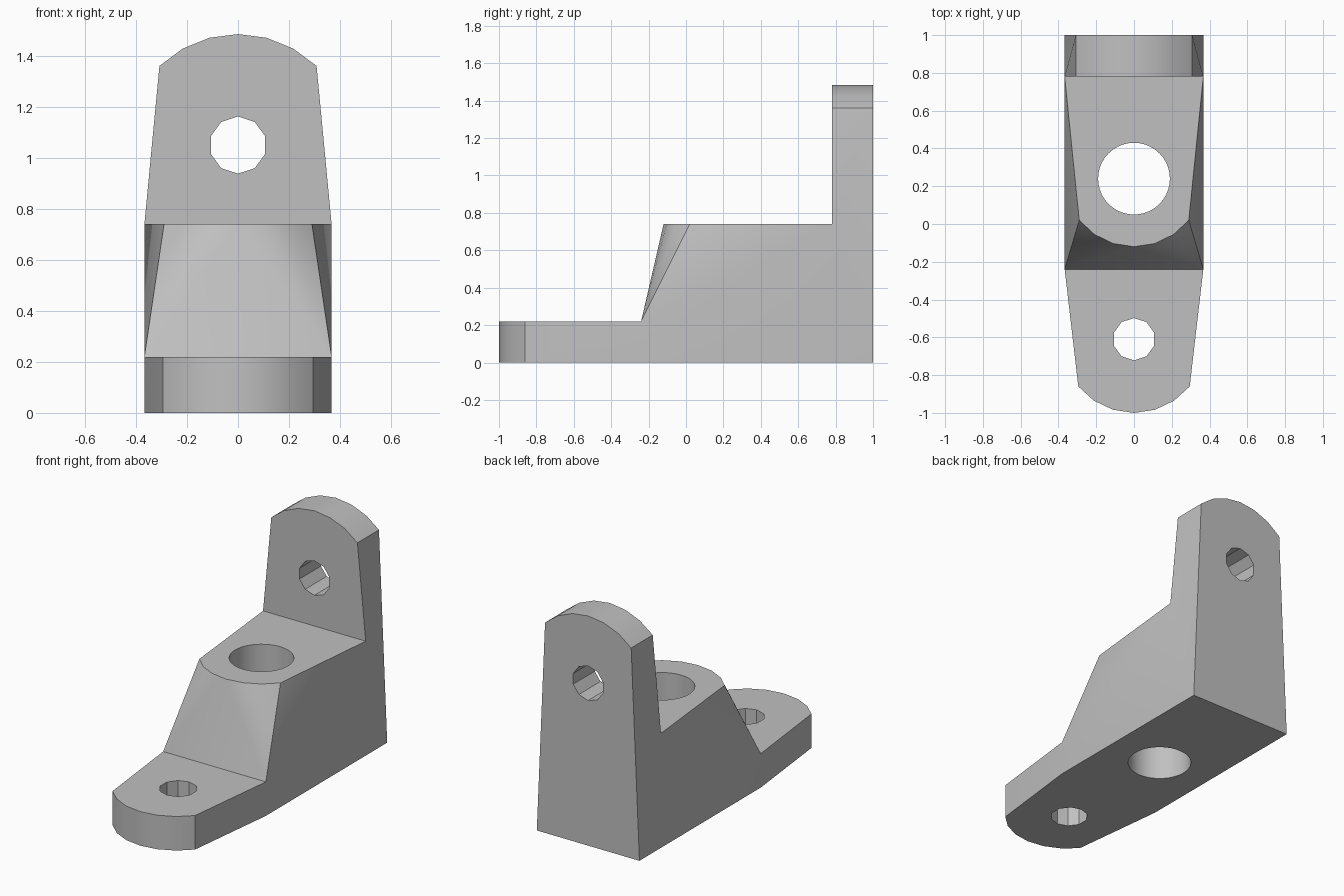
import bpy, bmesh, math

cube = bpy.data.objects.get("Cube")
if cube:
    bpy.data.objects.remove(cube, do_unlink=True)

W = 0.367                       # half width
Z_FOOT, Z_BODY = 0.22, 0.74     # step heights
Y_STEP, Y_PLATE = -0.24, 0.78   # slope start, upright plate front

grey = bpy.data.materials.new("cast_grey")
grey.use_nodes = True
colour = (0.53, 0.53, 0.53, 1)
grey.diffuse_color = colour
grey.node_tree.nodes["Principled BSDF"].inputs["Base Color"].default_value = colour


def arc(half, sag, steps=6):
    """Shallow arc as (x, height above chord), from -half to +half."""
    r = (half * half + sag * sag) / (2 * sag)
    a = math.asin(half / r)
    angles = [a * (2 * i / steps - 1) for i in range(steps + 1)]
    return [(r * math.sin(t), r * math.cos(t) - r + sag) for t in angles]


# Bracket: foot, raised body and upright plate as one closed shell
bm = bmesh.new()


def pair(y, z):
    return [bm.verts.new((s * W, y, z)) for s in (-1, 1)]


def row(points):
    return [bm.verts.new(p) for p in points]


back, low, step, shoulder = pair(1, 0), pair(Y_STEP, 0), pair(Y_STEP, Z_FOOT), pair(Y_PLATE, Z_BODY)
nose, brow, crown = arc(0.295, 0.14), arc(0.29, 0.14), arc(0.308, 0.125)
nose_low = row((x, -0.86 - d, 0) for x, d in nose)
nose_top = row((x, -0.86 - d, Z_FOOT) for x, d in nose)
body_rim = row((x, 0.02 - d, Z_BODY) for x, d in brow)
crown_front = row((x, Y_PLATE, 1.36 + d) for x, d in crown)
crown_back = row((x, 1, 1.36 + d) for x, d in crown)


def capped(ends, middle):
    return [ends[0], *middle, ends[1]]


def strip(a, b):
    for i in range(len(a) - 1):
        bm.faces.new((a[i], a[i + 1], b[i + 1], b[i]))


# Flat faces
bm.faces.new([back[0]] + capped(low, nose_low) + [back[1]])
for ends, middle in ((step, nose_top), (shoulder, body_rim),
                     (shoulder, crown_front), (back, crown_back)):
    bm.faces.new(capped(ends, middle))

# Rims of the foot and the plate
strip(capped(low, nose_low), capped(step, nose_top))
strip(crown_front, crown_back)

# Front slope, fanned from the two step corners to the rounded rim
mid = len(body_rim) // 2
bm.faces.new((step[0], step[1], body_rim[mid]))
for i in range(len(body_rim) - 1):
    bm.faces.new((step[0 if i < mid else 1], body_rim[i], body_rim[i + 1]))

# Side walls
for s, end in ((0, 0), (1, -1)):
    bm.faces.new((low[s], step[s], shoulder[s], back[s]))
    bm.faces.new((step[s], shoulder[s], body_rim[end]))
    bm.faces.new((shoulder[s], crown_front[end], crown_back[end]))
    bm.faces.new((shoulder[s], crown_back[end], back[s]))

bmesh.ops.recalc_face_normals(bm, faces=bm.faces)
mesh = bpy.data.meshes.new("bracket")
bm.to_mesh(mesh)
bm.free()
bracket = bpy.data.objects.new("bracket", mesh)
bpy.context.collection.objects.link(bracket)
mesh.materials.append(grey)


def drill(name, sides, radius, location, tilt=0):
    """Cut a round hole through the bracket."""
    bpy.ops.mesh.primitive_cylinder_add(vertices=sides, radius=radius, depth=2 if not tilt else 0.8,
                                        location=location, rotation=(tilt, 0, 0))
    cutter = bpy.context.object
    cutter.name = name
    cutter.hide_render = True
    cutter.data.materials.append(grey)
    bpy.ops.object.select_all(action='DESELECT')
    bracket.select_set(True)
    bpy.context.view_layer.objects.active = bracket
    mod = bracket.modifiers.new(name, 'BOOLEAN')
    mod.operation, mod.solver, mod.object = 'DIFFERENCE', 'EXACT', cutter
    bpy.ops.object.modifier_apply(modifier=mod.name)
    bpy.data.objects.remove(cutter, do_unlink=True)


drill("foot_hole", 10, 0.112, (0, -0.61, 0))
drill("body_hole", 40, 0.19, (0, 0.24, 0))
drill("plate_hole", 10, 0.112, (0, 0.9, 1.05), math.pi / 2)

bpy.ops.object.shade_smooth_by_angle(angle=math.radians(30))
